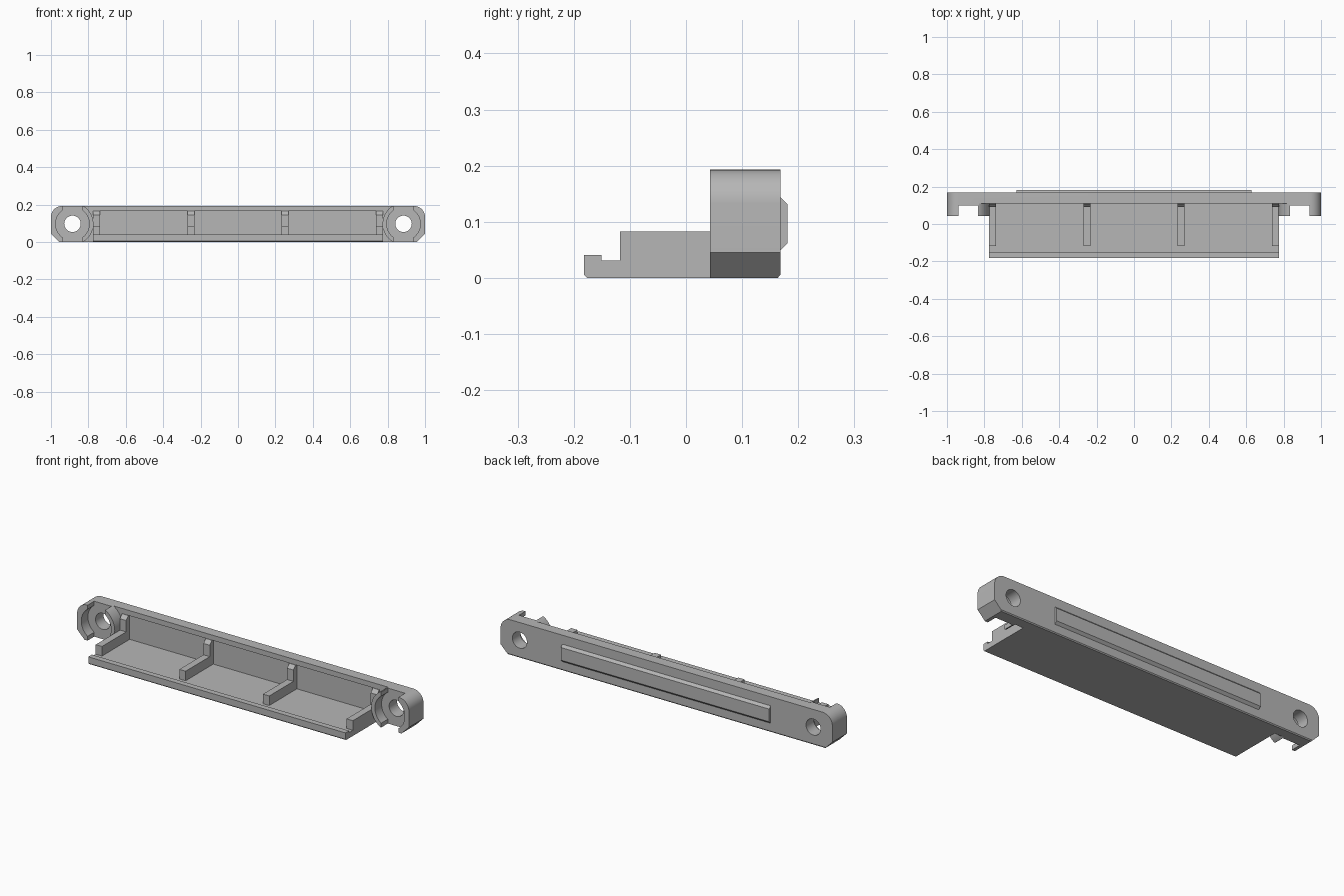
import bpy, bmesh, math
from mathutils import Vector

if "Cube" in bpy.data.objects:
    bpy.data.objects.remove(bpy.data.objects["Cube"])

grey = bpy.data.materials.new("grey plastic")
grey.diffuse_color = (0.47, 0.47, 0.47, 1)
grey.use_nodes = True
grey.node_tree.nodes["Principled BSDF"].inputs["Base Color"].default_value = grey.diffuse_color


def prism(name, pts, axis, lo, hi):
    """Extrude a 2D outline; axis 'y' takes (x, z) points, axis 'x' takes (y, z)."""
    def place(p, d):
        return Vector((p[0], d, p[1])) if axis == 'y' else Vector((d, p[0], p[1]))
    bm = bmesh.new()
    a = [bm.verts.new(place(p, lo)) for p in pts]
    b = [bm.verts.new(place(p, hi)) for p in pts]
    bm.faces.new(a)
    bm.faces.new(b)
    for i in range(len(pts)):
        j = (i + 1) % len(pts)
        bm.faces.new((a[i], a[j], b[j], b[i]))
    bmesh.ops.recalc_face_normals(bm, faces=bm.faces)
    mesh = bpy.data.meshes.new(name)
    bm.to_mesh(mesh)
    bm.free()
    mesh.materials.append(grey)
    ob = bpy.data.objects.new(name, mesh)
    bpy.context.collection.objects.link(ob)
    return ob


def arc(cx, cz, r, a0, a1, n):
    return [(cx + r * math.cos(math.radians(a0 + (a1 - a0) * i / n)),
             cz + r * math.sin(math.radians(a0 + (a1 - a0) * i / n)))
            for i in range(n + 1)]


def rect(u0, u1, v0, v1):
    return [(u0, v0), (u1, v0), (u1, v1), (u0, v1)]


def combine(ob, tool, op):
    m = ob.modifiers.new(op, 'BOOLEAN')
    m.operation, m.object, m.solver = op, tool, 'EXACT'
    bpy.context.view_layer.objects.active = ob
    bpy.ops.object.modifier_apply(modifier=m.name)
    bpy.data.objects.remove(tool)


H, CX, CZ = 0.193, 0.885, 0.097      # wall height, screw centre
R, CH = 0.06, 0.045                  # rounded top corner, bottom chamfer

# Back wall: rounded top corners, chamfered bottom corners
half = [(1 - CH, 0), (1, CH)] + arc(1 - R, H - R, R, 0, 90, 10)
wall = prism("back_wall", half + [(-x, z) for x, z in reversed(half)], 'y', 0.11, 0.168)

# Screw bosses at both ends
inner = arc(CX, CZ, 0.112, 120, 240, 24)
for s in (1, -1):
    pts = half + [(x, min(max(z, 0), H)) for x, z in inner]
    combine(wall, prism("boss", [(s * x, z) for x, z in pts], 'y', 0.043, 0.14), 'UNION')
for s in (1, -1):
    # round pocket, vertical slot and screw hole
    combine(wall, prism("pocket", arc(s * CX, CZ, 0.09, 0, 352.5, 47), 'y', 0, 0.1), 'DIFFERENCE')
    combine(wall, prism("slot", rect(s * CX - 0.052, s * CX + 0.052, -0.1, 0.3),
                        'y', 0, 0.1), 'DIFFERENCE')
    combine(wall, prism("hole", arc(s * CX, CZ, 0.044, 0, 350, 35), 'y', 0, 0.3), 'DIFFERENCE')

# Shallow recess inside the wall and chamfer along its lower back edge
combine(wall, prism("recess", rect(-0.772, 0.772, 0.03, 0.165), 'y', 0.105, 0.12), 'DIFFERENCE')
combine(wall, prism("edge_cut", [(0.162, -0.002), (0.17, -0.002), (0.17, 0.008)],
                    'x', -1.1, 1.1), 'DIFFERENCE')
bpy.ops.object.select_all(action='DESELECT')
wall.select_set(True)
bpy.context.view_layer.objects.active = wall
bpy.ops.object.shade_smooth_by_angle(angle=math.radians(25))

# Floor tray with raised front lip
prism("floor_tray", [(-0.176, 0), (0.13, 0), (0.13, 0.031), (-0.151, 0.031),
                     (-0.151, 0.041), (-0.182, 0.041), (-0.182, 0.006)],
      'x', -0.775, 0.775)

# Ribs with uprights against the wall
rib = [(-0.118, 0.02), (-0.118, 0.083), (0.09, 0.083), (0.09, 0.145),
       (0.108, 0.165), (0.13, 0.165), (0.13, 0.02)]
for i, x in enumerate((-0.756, -0.252, 0.252, 0.756)):
    prism(f"rib_{i + 1}", rib, 'x', x - 0.019, x + 0.019)

# Raised bevelled bar on the back
prism("back_bar", [(0.16, 0.049), (0.168, 0.049), (0.181, 0.062), (0.181, 0.131),
                   (0.168, 0.144), (0.16, 0.144)], 'x', -0.628, 0.628)
